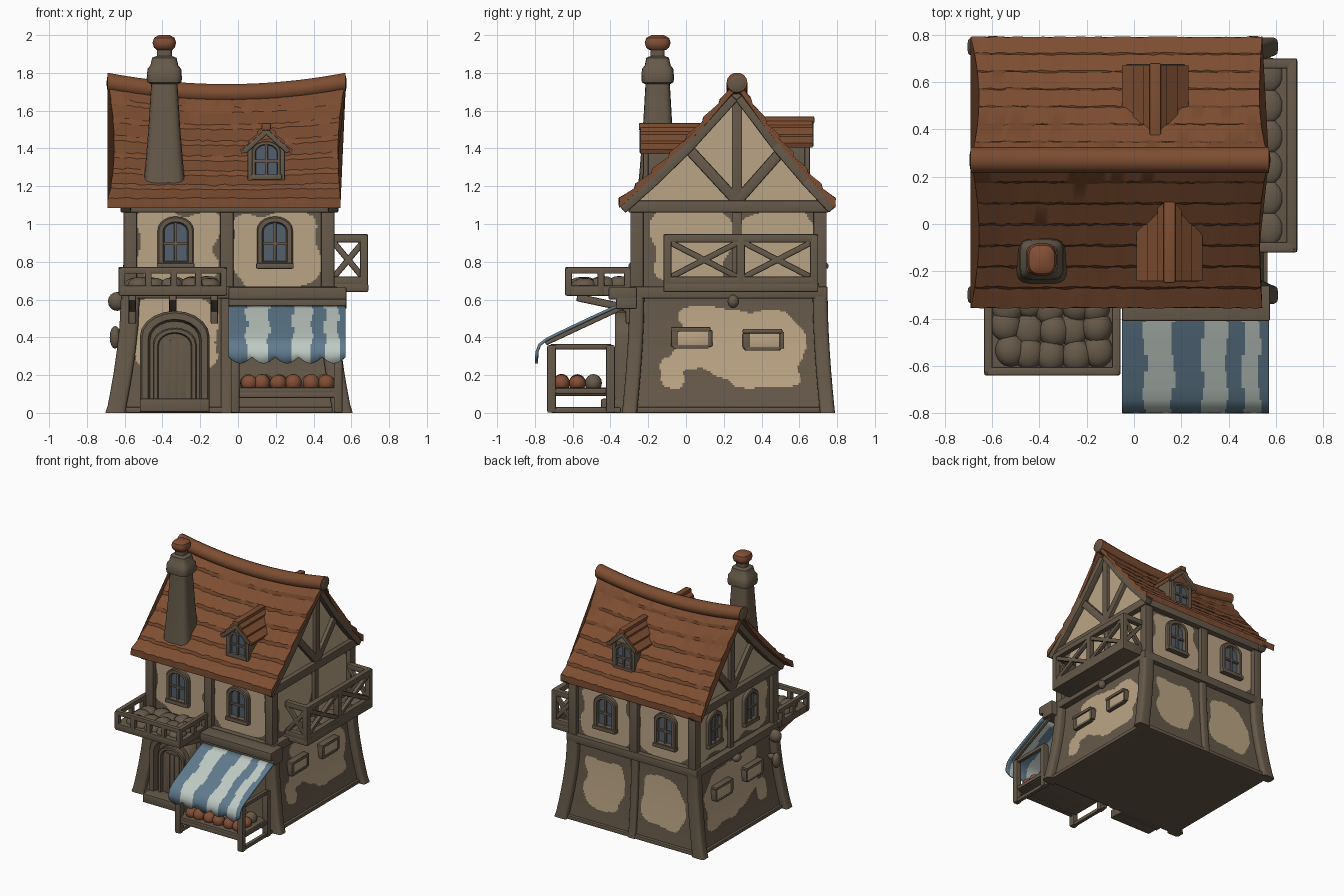
import bpy, bmesh, math, random
from mathutils import Vector, Matrix

if "Cube" in bpy.data.objects:
    bpy.data.objects.remove(bpy.data.objects["Cube"])
random.seed(4)

def mat(name, r, g, b):
    m = bpy.data.materials.new(name)
    m.diffuse_color = (r, g, b, 1)
    m.use_nodes = True
    m.node_tree.nodes["Principled BSDF"].inputs["Base Color"].default_value = m.diffuse_color
    return m

WOOD = mat("brown_wood", .132, .100, .067)
PLASTER = mat("cream_plaster", .50, .375, .235)
TILE = mat("roof_tile", .205, .075, .031)
BLUE = mat("awning_blue", .115, .195, .265)
WHITE = mat("awning_white", .52, .59, .55)
GLASS = mat("window_glass", .085, .115, .155)
CLAY = mat("terracotta", .225, .078, .036)

def finish(name, bm, *mats, angle=40):
    bmesh.ops.recalc_face_normals(bm, faces=bm.faces)
    me = bpy.data.meshes.new(name)
    bm.to_mesh(me); bm.free()
    for m in mats: me.materials.append(m)
    me.shade_smooth()
    me.set_sharp_from_angle(angle=math.radians(angle))
    ob = bpy.data.objects.new(name, me)
    bpy.context.collection.objects.link(ob)
    return ob

def add_box(bm, M, size, bevel=.01):
    r = bmesh.ops.create_cube(bm, size=1, matrix=M @ Matrix.Diagonal((*size, 1)))
    edges = list({e for v in r['verts'] for e in v.link_edges})
    bmesh.ops.bevel(bm, geom=edges, offset=min(bevel, min(size) * .3), segments=2, affect='EDGES', profile=.6)

def boxes(name, items, m):  # items: (xmin,xmax,ymin,ymax,zmin,zmax)
    bm = bmesh.new()
    for a in items:
        add_box(bm, Matrix.Translation(((a[0]+a[1])/2, (a[2]+a[3])/2, (a[4]+a[5])/2)),
                (a[1]-a[0], a[3]-a[2], a[5]-a[4]))
    return finish(name, bm, m)

def beams(name, pairs, w, m=WOOD, d=None):
    bm = bmesh.new()
    for p, q in pairs:
        p, q = Vector(p), Vector(q)
        R = (q - p).to_track_quat('Z', 'Y').to_matrix().to_4x4()
        add_box(bm, Matrix.Translation((p + q) / 2) @ R, (w, d or w, (q - p).length + w * .4))
    return finish(name, bm, m)

def loft(name, rings, m, n=20, p=.45):  # rings: (cx,cy,z,hx,hy), rounded-square sections
    bm = bmesh.new(); loops = []
    for cx, cy, z, hx, hy in rings:
        f = lambda c: math.copysign(abs(c) ** p, c)
        loops.append([bm.verts.new((cx + hx * f(math.cos(2*math.pi*(i+.5)/n)), cy + hy * f(math.sin(2*math.pi*(i+.5)/n)), z)) for i in range(n)])
    for a, b in zip(loops, loops[1:]):
        for i in range(n): bm.faces.new((a[i], a[(i+1) % n], b[(i+1) % n], b[i]))
    bm.faces.new(loops[0]); bm.faces.new(loops[-1])
    return finish(name, bm, m)

def lumps(name, items, m):  # items: (x,y,z,rx,ry,rz)
    bm = bmesh.new()
    for x, y, z, a, b, c in items:
        bmesh.ops.create_uvsphere(bm, u_segments=14, v_segments=8, radius=1,
                                  matrix=Matrix.Translation((x, y, z)) @ Matrix.Diagonal((a, b, c, 1)))
    return finish(name, bm, m, angle=80)

# Walls: plaster patches with wobbly outlines on a wooden-brown ground
X0, X1, Y0, Y1 = -.57, .475, -.26, .71
FY = .5  # flare is weaker along y
def flare(z): return .078 * max(0, 1 - z / .6) ** 1.6

def walls(name, z0, z1, patches):
    bm = bmesh.new(); NU, NV = 96, 60
    for s in range(4):
        def pt(i, j):
            z = z0 + (z1 - z0) * j / NV; f = flare(z); g = f * FY
            c = [Vector((X0-f, Y0-g, z)), Vector((X1+f, Y0-g, z)), Vector((X1+f, Y1+g, z)), Vector((X0-f, Y1+g, z))]
            return c[s].lerp(c[(s+1) % 4], i / NU)
        g = [[bm.verts.new(pt(i, j)) for j in range(NV+1)] for i in range(NU+1)]
        for i in range(NU):
            for j in range(NV):
                f = bm.faces.new((g[i][j], g[i+1][j], g[i+1][j+1], g[i][j+1]))
                c = f.calc_center_median(); a = c.x if s % 2 == 0 else c.y
                wob = 1 + .3 * math.sin(17*a + 9*c.z + s) + .3 * math.sin(25*c.z - 13*a)
                f.material_index = int(any((abs(a-k)/w)**4 + (abs(c.z-q)/h)**4 < wob for k, q, w, h in patches[s]))
    bmesh.ops.remove_doubles(bm, verts=bm.verts, dist=1e-4)
    bmesh.ops.holes_fill(bm, edges=[e for e in bm.edges if e.is_boundary], sides=0)
    return finish(name, bm, WOOD, PLASTER)

side = [(.28, .36, .33, .17), (-.07, .21, .06, .08), (.42, .22, .18, .09), (.15, .47, .2, .09)]
back = [(-.31, .33, .18, .19), (.21, .33, .18, .19)]
walls("lower_walls", 0, .63, [[(-.33, .42, .21, .2)], side, back, side])
up = [(-.32, .87, .22, .21), (.2, .86, .22, .21)]
us = [(.03, .88, .21, .20), (.49, .87, .19, .20)]
walls("upper_walls", .62, 1.12, [up, us, up, us])

# Corner and middle posts following the flare
MX = -.06
for x, y, sx, sy in [(X0, Y0, -1, -1), (X1, Y0, 1, -1), (X1, Y1, 1, 1), (X0, Y1, -1, 1), (MX, Y0, 0, -1), (MX, Y1, 0, 1)]:
    w = .05 if sx else .03
    loft("lower_post", [(x + sx*flare(z), y + sy*flare(z)*FY, z, w if z else w*1.1, w*.8 if sx else .025)
                        for z in (0, .04, .12, .22, .34, .46, .62)], WOOD)
    beams("upper_post", [((x, y, .62), (x, y, 1.1))], .07)
beams("side_posts", [((x, .27, .64), (x, .27, 1.1)) for x in (X0, X1)], .05)
def ring(name, e, z0, z1, t=.07, ey=None):
    ey = ey or e
    a, b, c, d = X0-e, X1+e, Y0-ey, Y1+ey
    boxes(name, [(a, b, c, c+t, z0, z1), (a, b, d-t, d, z0, z1), (a, a+t, c, d, z0, z1), (b-t, b, c, d, z0, z1)], WOOD)
ring("floor_beams", .05, .605, .67, ey=.04)
ring("eave_beams", .045, 1.06, 1.125)
ring("plinth", .09, 0, .03, .05, .06)
lumps("beam_ends", [(-.64, -.2, .59, .05, .04, .05), (-.62, .25, .585, .03, .04, .03), (.52, .25, .59, .03, .03, .035)], WOOD)

# Exposed brick clusters on the side walls
for s, x in ((1, .492), (-1, -.587)):
    for y, e in ((.03, 0), (.41, -.01)):
        boxes("exposed_bricks", [(x-.04, x+.035, y-.1, y+.09, .34+e, .36+e), (x-.04, x+.04, y-.11, y+.1, .43+e, .455+e),
                                 (x-.04, x+.035, y-.11, y-.07, .35+e, .44+e), (x-.04, x+.035, y+.085, y+.11, .35+e, .44+e)], WOOD)
        boxes("brick_faces", [(x-.04, x+.03, y-.08, y+.1, .355+e, .435+e)], PLASTER)
lumps("wall_lantern", [(-.65, -.2, .40, .03, .035, .06), (-.625, -.2, .42, .05, .025, .025)], WOOD)

# Roof: sagging ridge, stepped rows of tiles, closed underside
RY = .27
def ridge(x): return 1.69 + .06 * ((x + .06) / .63) ** 2
def roof_pt(s, t, side, up=0):
    xl = -.655 - .035 * (2*t - 1) ** 2
    xr = .53 + (.04 if t < .5 else .012) * (2*t - 1) ** 2
    x = xl + (xr - xl) * s; rz = ridge(x)
    ye = -.355 if side < 0 else .79
    return Vector((x, RY + t*(ye - RY), rz + (1.115 - rz)*t - .10*t*(1-t) + up))

bm = bmesh.new(); loops = []; NS, ROWS = 48, 7
for i in range(NS + 1):
    s = i / NS
    def half(sd):
        pts = []
        for k in range(ROWS):
            a, b = k / ROWS, (k + 1) / ROWS
            wob = random.uniform(-.006, .006)
            pts += [roof_pt(s, a + (.012 + wob if k else 0), sd, .003), roof_pt(s, b + wob, sd, .022 + random.uniform(-.003, .003))]
        return pts
    top = half(-1)[::-1] + half(1)[1:]
    low = [roof_pt(s, t, sd, -.03) for sd, t in ((1, 1), (1, .75), (1, .5), (1, .25), (1, 0), (-1, .25), (-1, .5), (-1, .75), (-1, 1))]
    loops.append([bm.verts.new(p) for p in top + low])
n = len(loops[0])
for a, b in zip(loops, loops[1:]):
    for k in range(n): bm.faces.new((a[k], a[(k+1) % n], b[(k+1) % n], b[k]))
bm.faces.new(loops[0]); bm.faces.new(loops[-1])
finish("tiled_roof", bm, TILE, angle=30)
# Ridge cap tube with wooden ridge ends
bm = bmesh.new(); prev = None
for i in range(33):
    p = roof_pt(i/32, 0, 1)
    cur = [bm.verts.new((p.x, RY + .055*math.cos(a*math.pi/7), p.z + .052*math.sin(a*math.pi/7))) for a in range(14)]
    if prev:
        for k in range(14): bm.faces.new((prev[k], prev[(k+1) % 14], cur[(k+1) % 14], cur[k]))
    if i in (0, 32): bm.faces.new(cur)
    prev = cur
finish("ridge_cap", bm, TILE)
lumps("ridge_ends", [(x, RY, 1.745, .014, .054, .052) for x in (-.682, .562)], WOOD)

# Gables with timber framing
for x, s in ((X1 - .01, .97), (X0 - .005, .08)):
    bm = bmesh.new()
    fs = [bm.verts.new((x, p.y, max(p.z, 1.09))) for p in [roof_pt(s, t, sd, -.03) for sd, t in
          ((-1, .93), (-1, .75), (-1, .5), (-1, .25), (1, .03), (1, .25), (1, .5), (1, .75), (1, .93))]]
    r = bmesh.ops.extrude_face_region(bm, geom=[bm.faces.new(fs)])
    bmesh.ops.translate(bm, vec=(.02, 0, 0), verts=[v for v in r['geom'] if isinstance(v, bmesh.types.BMVert)])
    finish("gable_wall", bm, PLASTER)
    gx = x + (.02 if s > .5 else 0)
    beams("gable_timbers", [((gx, RY, 1.1), (gx, RY, 1.68)), ((gx, RY, 1.12), (gx, .03, 1.38)), ((gx, RY, 1.12), (gx, .5, 1.38))], .055)
    bx = x + (.04 if s > .5 else -.02)
    P = lambda t, sd: (bx, roof_pt(s, t, sd).y, roof_pt(s, t, sd).z - .05)
    beams("barge_boards", [(P(a, sd), P(b, sd)) for sd in (-1, 1) for a, b in ((.96, .7), (.7, .4), (.4, .04))], .055)

# Arched frames with panel and bars, used for windows and door
def arch(name, loc, deg, w, h, t, depth, panel, bars=True):
    M = Matrix.Translation(loc) @ Matrix.Rotation(math.radians(deg), 4, 'Z')
    def outline(w, b, h, y):
        r = w * .75
        pts = [(-w, b)] + [(-w*math.cos(math.pi*k/10), h - r + r*math.sin(math.pi*k/10)) for k in range(11)] + [(w, b)]
        return [bm.verts.new(M @ Vector((x, y, z))) for x, z in pts]
    bm = bmesh.new()
    L = [outline(w, 0, h, .05), outline(w, 0, h, -depth*.8), outline(w-t*.2, t*.2, h-t*.2, -depth),
         outline(w-t*.8, t*.8, h-t*.8, -depth), outline(w-t, t, h-t, -depth*.3)]
    for a, b in zip(L, L[1:]):
        for k in range(13): bm.faces.new((a[k], a[(k+1) % 13], b[(k+1) % 13], b[k]))
    bm.faces.new(L[-1]).material_index = 1
    if bars:
        add_box(bm, M @ Matrix.Translation((0, -depth*.4, h/2)), (.016, .02, h - t), .003)
        add_box(bm, M @ Matrix.Translation((0, -depth*.4, h*.47)), (2*w - t, .02, .016), .003)
        add_box(bm, M @ Matrix.Translation((0, -depth*.6, .008)), (2*w + .01, depth*1.3, .03))
    return finish(name, bm, WOOD, panel)

for x in (-.33, .195):
    arch("front_window", (x, Y0, .77), 0, .095, .27, .035, .035, GLASS)
    arch("back_window", (x, Y1, .77), 180, .095, .27, .035, .035, GLASS)
for y in (.03, .48):
    arch("left_window", (X0, y, .77), -90, .085, .26, .032, .03, GLASS)
arch("door_frame", (-.335, -.30, 0), 0, .185, .54, .055, .075, WOOD, False)
arch("door", (-.335, -.325, .03), 0, .115, .42, .03, .035, WOOD, False)
beams("door_planks", [((x, -.337, .06), (x, -.337, .38)) for x in (-.375, -.335, -.295)], .034, WOOD, .01)
boxes("door_step", [(-.52, -.15, -.45, -.28, .005, .075)], WOOD)

# Dormers front and back
def dormer(cx, yf, sg, top):
    d = .33
    yb = yf - sg * d; yw = yf - sg * .035
    boxes("dormer_body", [(cx-.09, cx+.09, min(yw, yb), max(yw, yb), 1.22, top-.12)], WOOD)
    for s in (-1, 1):
        bm = bmesh.new()
        q = [(0, top), (.05*s, top-.04), (.05*s, top-.055), (.095*s, top-.09), (.095*s, top-.103), (.14*s, top-.135), (.13*s, top-.16), (.06*s, top-.1), (0, top-.035)]
        A = [[bm.verts.new((cx + x, y, z)) for x, z in q] for y in (yf, yb)]
        for k in range(9): bm.faces.new((A[0][k], A[0][(k+1) % 9], A[1][(k+1) % 9], A[1][k]))
        bm.faces.new(A[0]); bm.faces.new(A[1])
        finish("dormer_roof", bm, TILE)
    beams("dormer_ridge", [((cx, yf, top-.015), (cx, yb, top-.015))], .05, TILE, .04)
    y = yf - sg * .008
    beams("dormer_trim", [((cx, y, top-.04), (cx+s*.115, y, top-.145)) for s in (-1, 1)], .028)
    beams("dormer_posts", [((cx+s*.085, y-sg*.02, 1.23), (cx+s*.085, y-sg*.02, top-.12)) for s in (-1, 1)], .028)
    arch("dormer_window", (cx, yw, 1.24), 0 if sg < 0 else 180, .078, .2, .022, .022, GLASS)
dormer(.15, -.24, -1, 1.53)
dormer(.09, .67, 1, 1.565)

# Chimney
CX, CY = -.39, -.15
loft("chimney", [(CX, CY, z, r, r*.93) for z, r in ((1.2, .112), (1.3, .102), (1.5, .085), (1.74, .07), (1.75, .09), (1.77, .094),
     (1.82, .09), (1.84, .074), (1.88, .065), (1.89, .04), (1.93, .04))], WOOD)
loft("chimney_pot", [(CX, CY, z, r, r*1.1) for z, r in ((1.92, .04), (1.935, .056), (1.96, .063), (1.985, .055), (2.0, .03))], CLAY, p=.7)

# Front balcony with filled planter and brackets
boxes("front_balcony_floor", [(-.63, -.06, -.64, -.26, .62, .675)], WOOD)
bx, by = (-.615, -.475, -.34, -.21, -.075), -.622
beams("front_balcony_rail", [((x, by, .63), (x, by, .76)) for x in bx] + [((x, y, .63), (x, y, .76)) for x in (bx[0], bx[-1]) for y in (-.45, -.31)]
      + [((-.615, by, .755), (-.075, by, .755))] + [((x, by, .755), (x, -.27, .755)) for x in (bx[0], bx[-1])], .036)
lumps("balcony_planting", [(-.53 + .093*i + random.uniform(-.015, .015), -.54 + .1*j + random.uniform(-.02, .02), .675,
                            .065, .07, random.uniform(.03, .05)) for i in range(5) for j in range(3)], WOOD)
beams("balcony_brackets", [((x, -.57, .61), (x, -.29, .55)) for x in (-.56, -.345, -.125)] + [((x, -.30, .48), (x, -.30, .62)) for x in (-.56, -.125)], .04)

# Right balcony with crossed braces
boxes("right_balcony_floor", [(.46, .69, -.12, .70, .64, .685)], WOOD)
xr, ys = .667, (-.098, .29, .678)
rail = [((xr, y, .65), (xr, y, .935)) for y in ys] + [((xr, -.1, z), (xr, .68, z)) for z in (.925, .7)]
rail += [((.5, y, z), (xr, y, z)) for y in (-.098, .678) for z in (.925, .7)]
beams("right_balcony_rail", rail, .044)
cross = [c for a, b in zip(ys, ys[1:]) for c in (((xr, a, .71), (xr, b, .91)), ((xr, a, .91), (xr, b, .71)))]
cross += [c for y in (-.098, .678) for c in (((.5, y, .71), (xr, y, .91)), ((.5, y, .91), (xr, y, .71)))]
beams("right_balcony_braces", cross, .032)
lumps("balcony_boards", [(.57, -.02 + .13*i, .68, .06, .075, .025) for i in range(6)], WOOD)

# Striped awning with scalloped valance
bm = bmesh.new(); N = 80; ax0, ax1 = -.05, .57
white = ((.045, .165), (.29, .39), (.46, .53))
rows = []
for i in range(N + 1):
    x = ax0 + (ax1 - ax0) * i / N
    drop = .295 - .033 * abs(math.sin(math.pi * (x - ax0) / .124))
    prof = [(-.36, .565), (-.41, .545), (-.48, .513), (-.55, .48), (-.62, .447), (-.69, .413), (-.74, .388), (-.775, .36), (-.788, .325), (-.792, drop)]
    rows.append([bm.verts.new((x, y, z)) for y, z in prof])
for a, b in zip(rows, rows[1:]):
    for k in range(9):
        f = bm.faces.new((a[k], b[k], b[k+1], a[k+1]))
        c = f.calc_center_median(); xx = c.x + .01 * math.sin(c.y * 25 + c.x * 9)
        f.material_index = int(any(l < xx < h for l, h in white))
aw = finish("awning", bm, BLUE, WHITE)
sol = aw.modifiers.new("thickness", 'SOLIDIFY'); sol.thickness = .016; sol.offset = 0
boxes("awning_beam", [(-.05, .575, -.41, -.26, .6, .665)], WOOD)
boxes("awning_ledge", [(-.05, .575, -.37, -.26, .55, .61)], WOOD)
beams("awning_supports", [((x, -.3, .575), (x, -.74, .37)) for x in (-.02, .535)], .024)

# Market stall with produce
beams("stall_posts", [((x, y, .01), (x, y, .35)) for x in (-.015, .53) for y in (-.712, -.40)], .046)
beams("stall_rails", [((x, -.712, z), (x, -.40, z)) for x in (-.015, .53) for z in (.35, .115)]
      + [((-.015, -.712, z), (.53, -.712, z)) for z in (.12, .095)] + [((x, -.712, .015), (x, -.35, .015)) for x in (-.015, .53)], .03)
boxes("stall_tray", [(-.02, .535, -.72, -.39, .09, .135)], WOOD)
spots = [(.055 + .082*i + random.uniform(-.012, .012), -.66 + .085*j, j) for i in range(6) for j in range(3)]
fruit = lambda q: [(x, y, .158, .046, .045, random.uniform(.04, .05)) for k, (x, y, j) in enumerate(spots) if (j > 0 and k % 4 > 0) == q]
lumps("orange_produce", fruit(False), CLAY)
lumps("brown_produce", fruit(True), WOOD)
